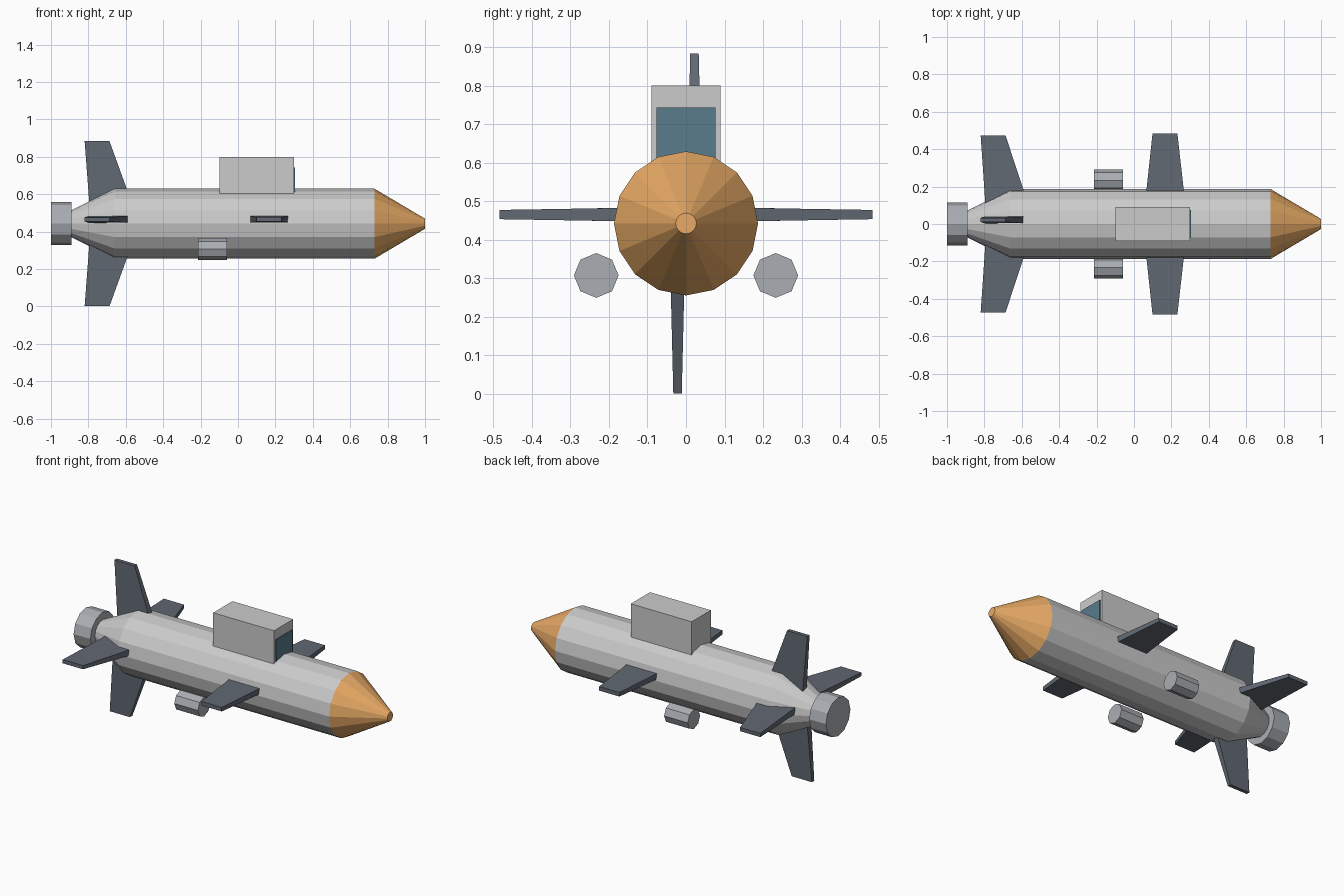
import bpy, bmesh
from math import sin, cos, pi
from mathutils import Vector

if "Cube" in bpy.data.objects:
    bpy.data.objects.remove(bpy.data.objects["Cube"])

AXIS_Z = 0.442  # height of the hull centre line


def material(name, rgb):
    m = bpy.data.materials.new(name)
    m.diffuse_color = (*rgb, 1)
    m.use_nodes = True
    m.node_tree.nodes["Principled BSDF"].inputs["Base Color"].default_value = m.diffuse_color
    return m


PALE = material("pale_grey", (0.68, 0.70, 0.71))
ORANGE = material("orange", (0.80, 0.40, 0.13))
DARK = material("dark_grey", (0.12, 0.14, 0.17))
STEEL = material("steel", (0.40, 0.42, 0.45))
GLASS = material("glass", (0.10, 0.20, 0.26))


def finish(name, bm, mat):
    bmesh.ops.recalc_face_normals(bm, faces=bm.faces)
    mesh = bpy.data.meshes.new(name)
    bm.to_mesh(mesh)
    bm.free()
    mesh.materials.append(mat)
    ob = bpy.data.objects.new(name, mesh)
    bpy.context.collection.objects.link(ob)
    return ob


def loft(name, rings, mat):
    """Bridge a list of equal-length point rings and cap both ends."""
    bm = bmesh.new()
    rings = [[bm.verts.new(p) for p in ring] for ring in rings]
    n = len(rings[0])
    for a, b in zip(rings, rings[1:]):
        for i in range(n):
            j = (i + 1) % n
            bm.faces.new((a[i], a[j], b[j], b[i]))
    bm.faces.new(rings[0])
    bm.faces.new(rings[-1])
    return finish(name, bm, mat)


def tube(name, profile, sides, mat, y=0, z=AXIS_Z):
    """Faceted solid along x from (x, radius) pairs."""
    rings = [[(x, y + r * sin(2 * pi * i / sides), z + r * cos(2 * pi * i / sides))
              for i in range(sides)] for x, r in profile]
    return loft(name, rings, mat)


def box(name, lo, hi, mat):
    rings = [[(x, lo[1], lo[2]), (x, hi[1], lo[2]), (x, hi[1], hi[2]), (x, lo[1], hi[2])]
             for x in (lo[0], hi[0])]
    return loft(name, rings, mat)


def fin(name, out, side, offset, root, tip):
    """Tapered fin; root and tip are (rear x, front x, reach, half thickness)."""
    out, side = Vector(out), Vector(side)
    centre = Vector((0, 0, AXIS_Z)) + side * offset
    rings = []
    for back, front, reach, h in (root, tip):
        rings.append([centre + Vector((x, 0, 0)) + out * reach + side * s
                      for x, s in ((back, -h), (front, -h), (front, h), (back, h))])
    return loft(name, rings, DARK)


# Hull, nose and thruster
tube("hull", [(-0.89, 0.072), (-0.66, 0.187), (0.73, 0.187)], 16, PALE)
tube("nose_cone", [(0.73, 0.187), (1.0, 0.027)], 16, ORANGE)
tube("thruster", [(-1.0, 0.115), (-0.89, 0.115)], 12, STEEL)

# Cabin with front window
box("cabin", (-0.10, -0.09, 0.58), (0.30, 0.09, 0.80), PALE)
box("cabin_window", (0.295, -0.076, 0.60), (0.305, 0.076, 0.743), GLASS)

# Upper and lower tail fins
for name, s in (("upper", 1), ("lower", -1)):
    fin(f"{name}_tail_fin", (0, 0, s), (0, 1, 0), 0.022 * s,
        (-0.795, -0.567, 0.11, 0.019), (-0.82, -0.687, 0.441, 0.011))

# Paired side fins, wings and pods
for name, s in (("left", 1), ("right", -1)):
    fin(f"{name}_tail_fin", (0, s, 0), (0, 0, 1), 0.023,
        (-0.795, -0.567, 0.11, 0.019), (-0.82, -0.687, 0.474, 0.011))
    fin(f"{name}_wing", (0, s, 0), (0, 0, 1), 0.023,
        (0.06, 0.273, 0.12, 0.018), (0.099, 0.232, 0.484, 0.012))
    tube(f"{name}_pod", [(-0.215, 0.058), (-0.06, 0.058)], 8, STEEL, y=0.233 * s, z=0.307)
